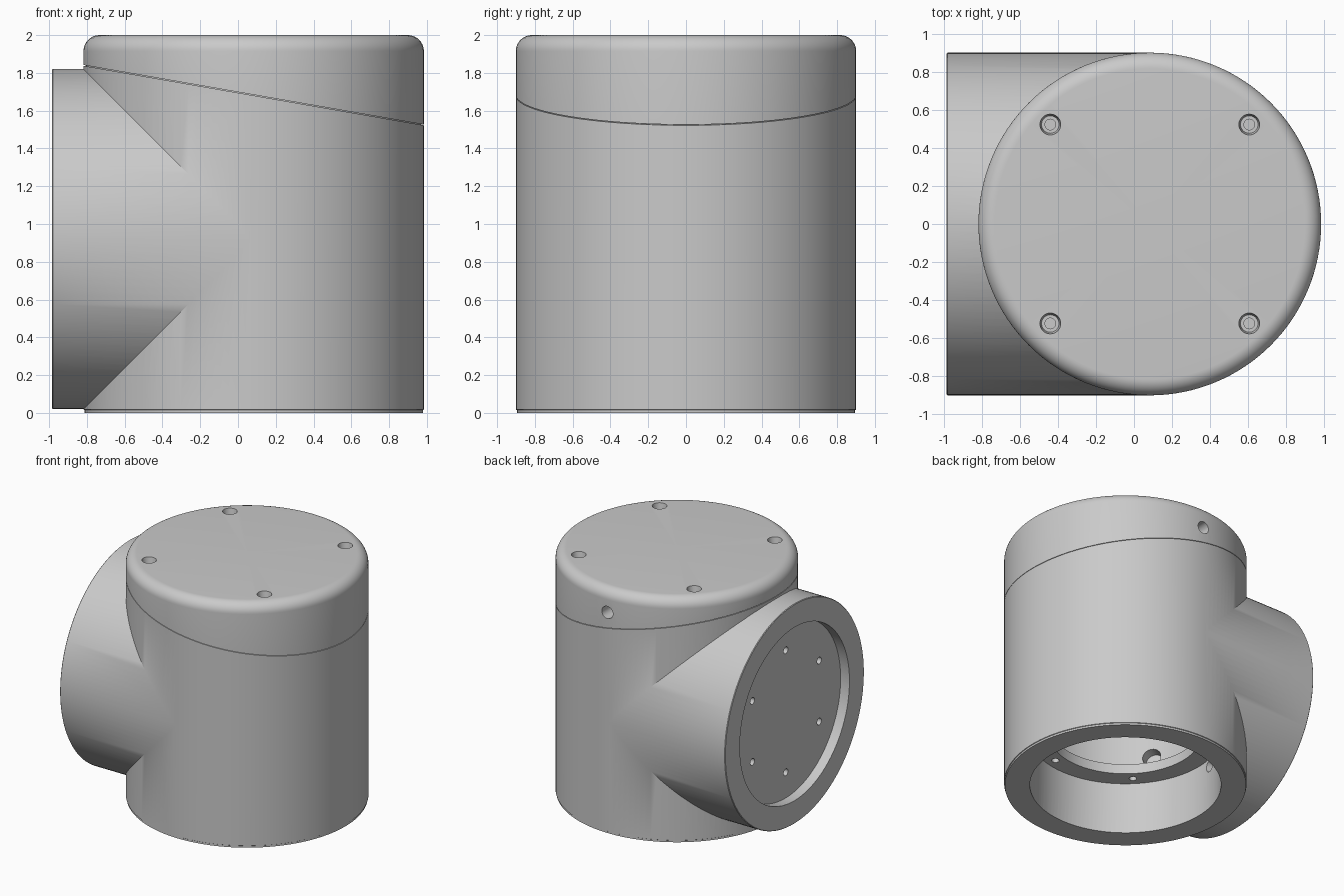
import bpy, bmesh, math
from mathutils import Matrix, Vector

if "Cube" in bpy.data.objects:
    bpy.data.objects.remove(bpy.data.objects["Cube"])

CX, R, TUBE_Z = 0.083, 0.901, 0.92
SEAM_POINT = Vector((CX, 0, 1.682))
SEAM_NORMAL = Vector((0.315, 0, 1.8)).normalized()

metal = bpy.data.materials.new("plain grey")
metal.diffuse_color = (0.59, 0.59, 0.59, 1)
metal.use_nodes = True
metal.node_tree.nodes["Principled BSDF"].inputs["Base Color"].default_value = metal.diffuse_color

UPRIGHT = Matrix.Translation((CX, 0, 0))
# local z runs inwards along +x from the open tube end
SIDEWAYS = Matrix.Translation((-0.985, 0, TUBE_Z)) @ Matrix.Rotation(math.pi / 2, 4, 'Y')


def turned(name, profile, matrix=UPRIGHT, steps=128):
    """Solid of revolution from (radius, height) points that start and end on the axis."""
    bm = bmesh.new()
    verts = [bm.verts.new((r, 0, z)) for r, z in profile]
    edges = [bm.edges.new(p) for p in zip(verts, verts[1:])]
    bmesh.ops.spin(bm, geom=verts + edges, cent=(0, 0, 0), axis=(0, 0, 1),
                   angle=2 * math.pi, steps=steps)
    bmesh.ops.remove_doubles(bm, verts=bm.verts, dist=1e-5)
    bmesh.ops.recalc_face_normals(bm, faces=bm.faces)
    bm.transform(matrix)
    mesh = bpy.data.meshes.new(name)
    bm.to_mesh(mesh)
    bm.free()
    mesh.materials.append(metal)
    obj = bpy.data.objects.new(name, mesh)
    bpy.context.collection.objects.link(obj)
    return obj


def pin(radius, start, end, matrix, steps=32):
    return turned("cutter", [(0, start), (radius, start), (radius, end), (0, end)], matrix, steps)


def radial(degrees, z):
    """Frame on the housing axis whose local z points outwards at the given heading."""
    return (Matrix.Translation((CX, 0, z)) @ Matrix.Rotation(math.radians(degrees), 4, 'Z')
            @ Matrix.Rotation(math.pi / 2, 4, 'Y'))


def slice_off(obj, offset, keep_below):
    """Trim at the slanted seam and close the cut."""
    bm = bmesh.new()
    bm.from_mesh(obj.data)
    cut = bmesh.ops.bisect_plane(
        bm, geom=bm.verts[:] + bm.edges[:] + bm.faces[:],
        plane_co=SEAM_POINT + SEAM_NORMAL * offset, plane_no=SEAM_NORMAL,
        clear_outer=keep_below, clear_inner=not keep_below)
    rim = [e for e in cut["geom_cut"] if isinstance(e, bmesh.types.BMEdge)]
    bmesh.ops.edgeloop_fill(bm, edges=rim)
    bmesh.ops.recalc_face_normals(bm, faces=bm.faces)
    bm.to_mesh(obj.data)
    bm.free()


def combine(obj, other, operation):
    mod = obj.modifiers.new(operation, 'BOOLEAN')
    mod.operation, mod.solver, mod.object = operation, 'EXACT', other
    bpy.context.view_layer.update()
    graph = bpy.context.evaluated_depsgraph_get()
    mesh = bpy.data.meshes.new_from_object(obj.evaluated_get(graph))
    obj.modifiers.clear()
    obj.data = mesh
    bpy.data.objects.remove(other)


def smooth(obj):
    obj.data.shade_smooth()
    obj.data.set_sharp_from_angle(angle=math.radians(32))


# upright housing with a fine chamfer at the foot
housing = turned("housing", [(0, 0), (R - 0.005, 0), (R - 0.005, 0.015), (R, 0.018),
                             (R, 1.95), (0, 1.95)])
slice_off(housing, -0.002, True)

# side tube of the same bore, ending on the housing axis
tube = turned("side_tube", [(0, 0), (R - 0.005, 0), (R - 0.0005, 0.005),
                            (R - 0.0005, 1.068), (0, 1.068)], SIDEWAYS)
combine(housing, tube, 'UNION')

# bottom bore, inner flange and upper chamber, open towards the lid
combine(housing, turned("cutter", [(0, -0.1), (0.71, -0.1), (0.71, 0.42), (0.56, 0.42),
                                   (0.56, 0.50), (0.71, 0.50), (0.71, 1.97), (0, 1.97)]),
        'DIFFERENCE')
# shallow round recess in the tube end
combine(housing, pin(0.71, -0.1, 0.08, SIDEWAYS, 128), 'DIFFERENCE')

# six screw holes in the recess and six in the inner flange
for i in range(6):
    a = math.radians(60 * i)
    at = Matrix.Translation((0.50 * math.cos(a), 0.50 * math.sin(a), 0))
    combine(housing, pin(0.028, 0.05, 0.19, SIDEWAYS @ at, 20), 'DIFFERENCE')
    a += math.radians(45)
    at = Matrix.Translation((0.635 * math.cos(a), 0.635 * math.sin(a), 0))
    combine(housing, pin(0.028, 0.38, 0.55, UPRIGHT @ at, 20), 'DIFFERENCE')

# blind cross holes in the bore wall and the chamber wall
combine(housing, pin(0.05, 0.6, 0.82, radial(168, 0.36)), 'DIFFERENCE')
combine(housing, pin(0.07, 0.6, 0.80, radial(214, 0.63)), 'DIFFERENCE')
smooth(housing)

# lid with rounded rim
ROUND = 0.085
rim = [(R - ROUND + ROUND * math.cos(t * math.pi / 20),
        2 - ROUND + ROUND * math.sin(t * math.pi / 20)) for t in range(11)]
lid = turned("lid", [(0, 1.4), (R, 1.4)] + rim + [(0, 2)])
slice_off(lid, 0.002, False)
combine(lid, pin(0.71, 1.3, 1.89, UPRIGHT, 128), 'DIFFERENCE')

# stepped screw holes in the lid top
for sx in (-1, 1):
    for sy in (-1, 1):
        at = Matrix.Translation((CX + 0.523 * sx, 0.523 * sy, 0))
        combine(lid, turned("cutter", [(0, 1.91), (0.028, 1.91), (0.028, 1.945), (0.046, 1.945),
                                       (0.055, 2.001), (0.055, 2.1), (0, 2.1)], at, 32),
                'DIFFERENCE')
# round port through the back of the lid
combine(lid, pin(0.05, 0.6, 1.0, radial(90, 1.81)), 'DIFFERENCE')
smooth(lid)

# recessed ring that closes the seam gap
neck = turned("seam_ring", [(0, 1.4), (R - 0.012, 1.4), (R - 0.012, 1.95), (0, 1.95)])
slice_off(neck, 0.008, True)
slice_off(neck, -0.008, False)
combine(neck, pin(0.712, 1.3, 2.1, UPRIGHT, 128), 'DIFFERENCE')
smooth(neck)
